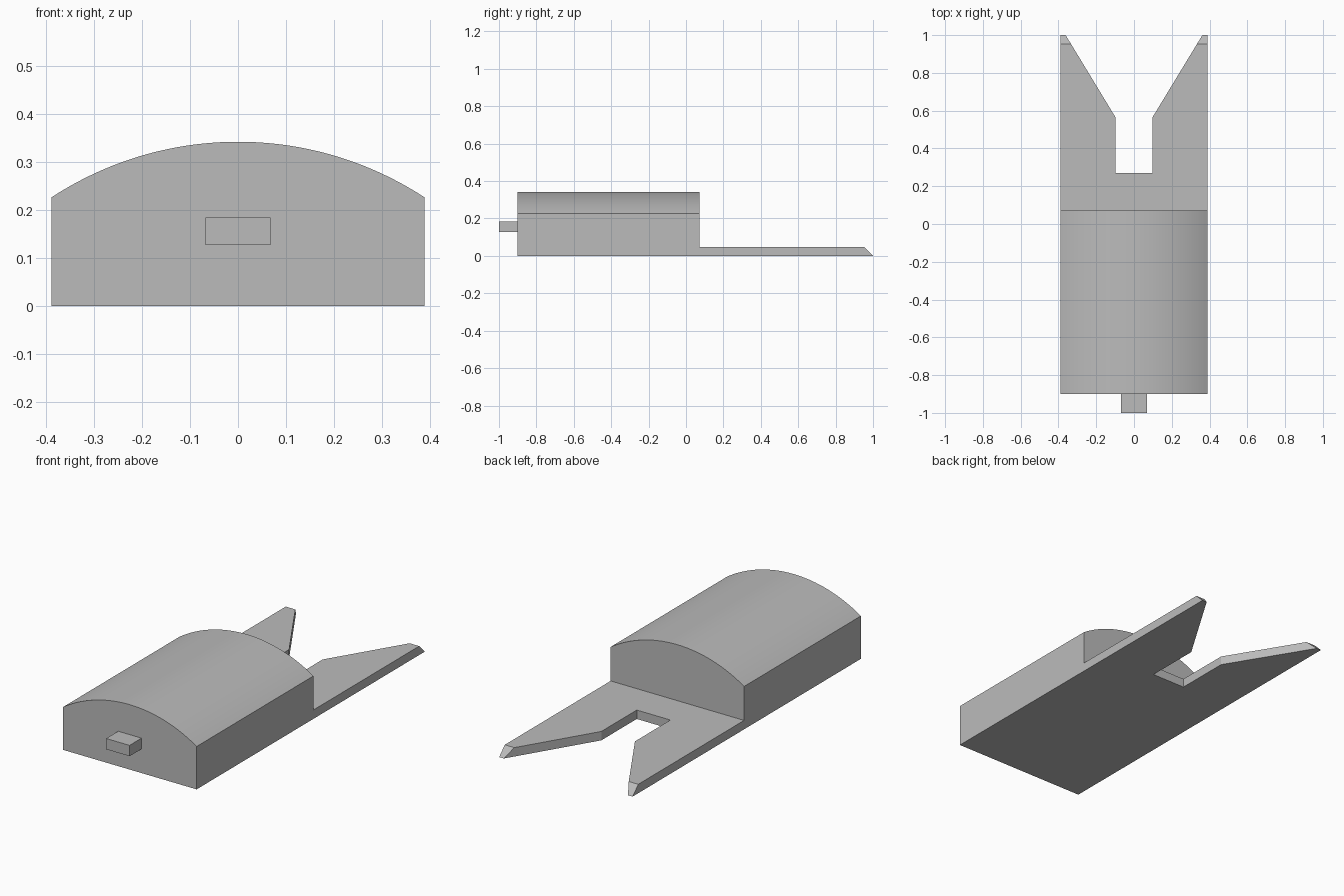
import bpy
import bmesh
import math

cube = bpy.data.objects.get("Cube")
if cube:
    bpy.data.objects.remove(cube, do_unlink=True)

GREY = (0.5, 0.5, 0.5, 1.0)
grey = bpy.data.materials.new("plain grey")
grey.use_nodes = True
grey.diffuse_color = GREY
grey.node_tree.nodes["Principled BSDF"].inputs["Base Color"].default_value = GREY


def loft(name, ring_a, ring_b):
    """Closed solid between two outlines with the same number of points."""
    bm = bmesh.new()
    a = [bm.verts.new(p) for p in ring_a]
    b = [bm.verts.new(p) for p in ring_b]
    bm.faces.new(a)
    bm.faces.new(b)
    for i in range(len(a)):
        j = (i + 1) % len(a)
        bm.faces.new((a[i], a[j], b[j], b[i]))
    bmesh.ops.recalc_face_normals(bm, faces=bm.faces)
    mesh = bpy.data.meshes.new(name)
    bm.to_mesh(mesh)
    bm.free()
    mesh.materials.append(grey)
    obj = bpy.data.objects.new(name, mesh)
    bpy.context.collection.objects.link(obj)
    return obj


def along_y(name, profile, y0, y1):
    return loft(name, [(x, y0, z) for x, z in profile], [(x, y1, z) for x, z in profile])


HALF = 0.389     # half width
SHOULDER = 0.226  # top of the straight sides
CROWN = 0.342    # top of the arch
STEP = 0.072     # back of the body
BACK = -0.9      # front of the body

# Body with an arched top
rise = CROWN - SHOULDER
radius = (HALF ** 2 + rise ** 2) / (2 * rise)
half_angle = math.asin(HALF / radius)
steps = 40
profile = [(-HALF, 0), (HALF, 0)]
for i in range(steps + 1):
    angle = half_angle * (1 - 2 * i / steps)
    profile.append((radius * math.sin(angle), CROWN - radius + radius * math.cos(angle)))
body = along_y("arched_body", profile, BACK, STEP)
bpy.context.view_layer.objects.active = body
body.select_set(True)
bpy.ops.object.shade_smooth_by_angle(angle=math.radians(20))

# Small tab on the front face
w, low, high = 0.068, 0.127, 0.184
along_y("front_tab", [(-w, low), (w, low), (w, high), (-w, high)], -1.0, BACK)

# Forked plate: slot, flared notch and tips sloped down at the end
THICK = 0.047
SLOT, SLOT_START, FLARE_START, TIP = 0.098, 0.27, 0.565, 0.362


def fork_outline(z):
    end = 1.0 - z
    inner = SLOT + (TIP - SLOT) * (end - FLARE_START) / (1.0 - FLARE_START)
    half = [(HALF, STEP), (HALF, end), (inner, end), (SLOT, FLARE_START), (SLOT, SLOT_START)]
    outline = half + [(-x, y) for x, y in reversed(half)]
    return [(x, y, z) for x, y in outline]


loft("forked_plate", fork_outline(0.0), fork_outline(THICK))
